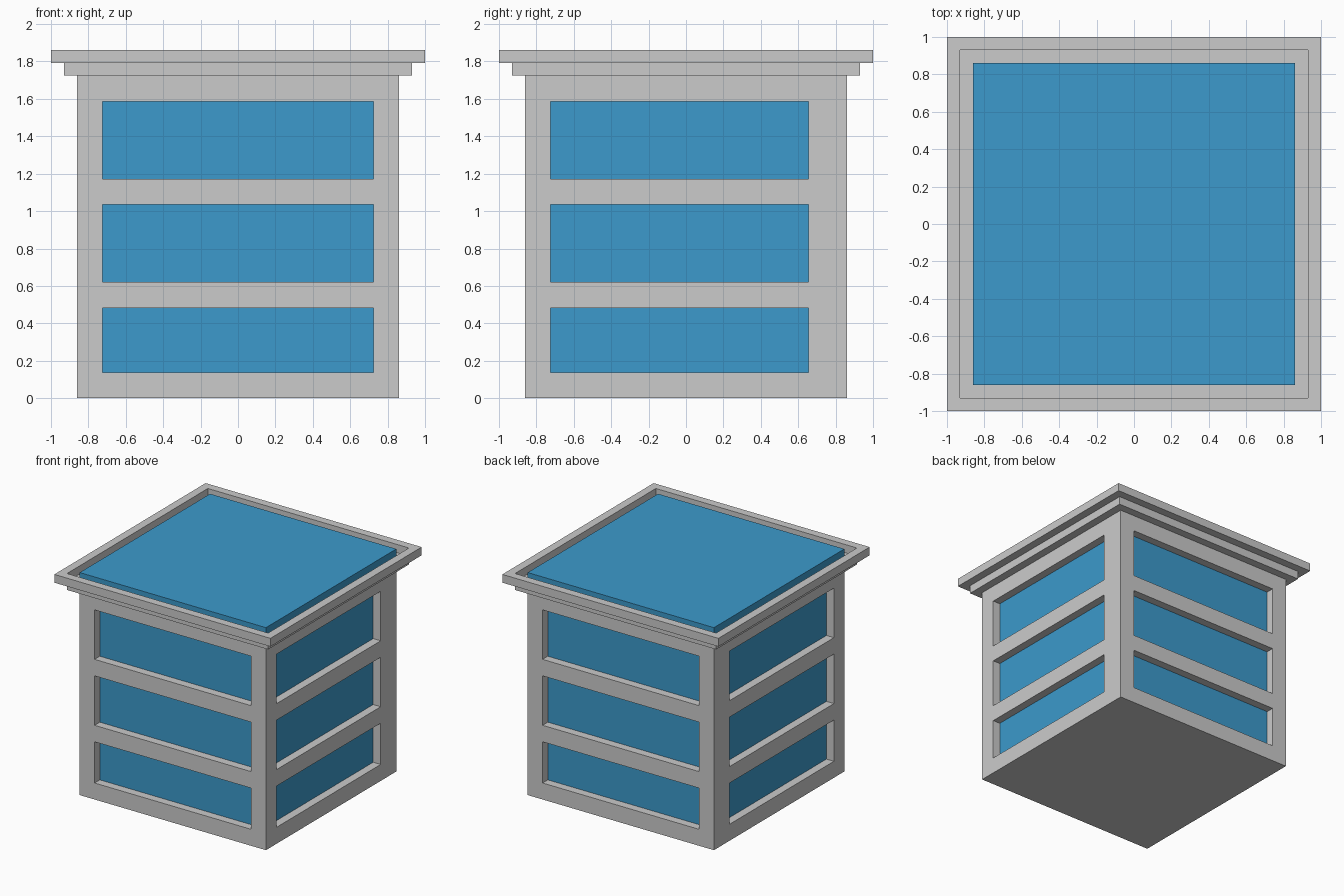
import bpy, bmesh
from mathutils import Vector

if "Cube" in bpy.data.objects:
    bpy.data.objects.remove(bpy.data.objects["Cube"])

U = 2 / 29  # the whole model sits on this module


def material(name, rgb):
    m = bpy.data.materials.new(name)
    m.diffuse_color = (*rgb, 1)
    m.use_nodes = True
    m.node_tree.nodes["Principled BSDF"].inputs["Base Color"].default_value = m.diffuse_color
    return m


grey = material("light_grey", (0.597, 0.597, 0.597))
blue = material("glass_blue", (0.045, 0.323, 0.604))


def finish(name, bm, mats):
    bmesh.ops.scale(bm, vec=(U, U, U), verts=bm.verts)
    me = bpy.data.meshes.new(name)
    bm.to_mesh(me)
    bm.free()
    for m in mats:
        me.materials.append(m)
    ob = bpy.data.objects.new(name, me)
    bpy.context.collection.objects.link(ob)
    return ob


def box(half, z0, z1):
    bm = bmesh.new()
    bmesh.ops.create_cube(bm, size=1)
    for v in bm.verts:
        v.co = (v.co.x * 2 * half, v.co.y * 2 * half, z0 if v.co.z < 0 else z1)
    return bm


# Building body: slice the walls along the window edges, then sink the windows
floors = [(2, 7), (9, 15), (17, 23)]
bm = box(12.5, 0, 25)
cuts = [((1, 0, 0), -10.5), ((1, 0, 0), 10.5), ((0, 1, 0), -10.5), ((0, 1, 0), 9.5)]
cuts += [((0, 0, 1), z) for f in floors for z in f]
for n, d in cuts:
    bmesh.ops.bisect_plane(bm, geom=bm.verts[:] + bm.edges[:] + bm.faces[:],
                           plane_co=Vector(n) * d, plane_no=n, dist=1e-5)
bm.normal_update()


def is_window(f):
    c, n = f.calc_center_median(), f.normal
    if abs(n.z) > 0.5 or not any(a < c.z < b for a, b in floors):
        return False
    return abs(c.x) < 10.5 if abs(n.y) > 0.5 else -10.5 < c.y < 9.5


windows = [f for f in bm.faces if is_window(f)]
for pane in bmesh.ops.extrude_discrete_faces(bm, faces=windows)["faces"]:
    pane.normal_update()
    bmesh.ops.translate(bm, vec=-pane.normal, verts=pane.verts[:])
    pane.material_index = 1
bmesh.ops.recalc_face_normals(bm, faces=bm.faces[:])
finish("building_body", bm, [grey, blue])

# Lower cornice slab, also the roof floor
finish("lower_cornice", box(13.5, 25, 26), [grey])

# Parapet ring around the roof
bm = bmesh.new()
loops = [[bm.verts.new((sx * r, sy * r, z)) for sx, sy in ((-1, -1), (1, -1), (1, 1), (-1, 1))]
         for r, z in ((14.5, 26), (14.5, 27), (13.5, 27), (13.5, 26))]
for i in range(4):
    a, b = loops[i], loops[(i + 1) % 4]
    for j in range(4):
        k = (j + 1) % 4
        bm.faces.new((a[j], a[k], b[k], b[j]))
bmesh.ops.recalc_face_normals(bm, faces=bm.faces[:])
finish("parapet_rim", bm, [grey])

# Raised blue roof panel
finish("roof_panel", box(12.5, 26, 27), [blue])
